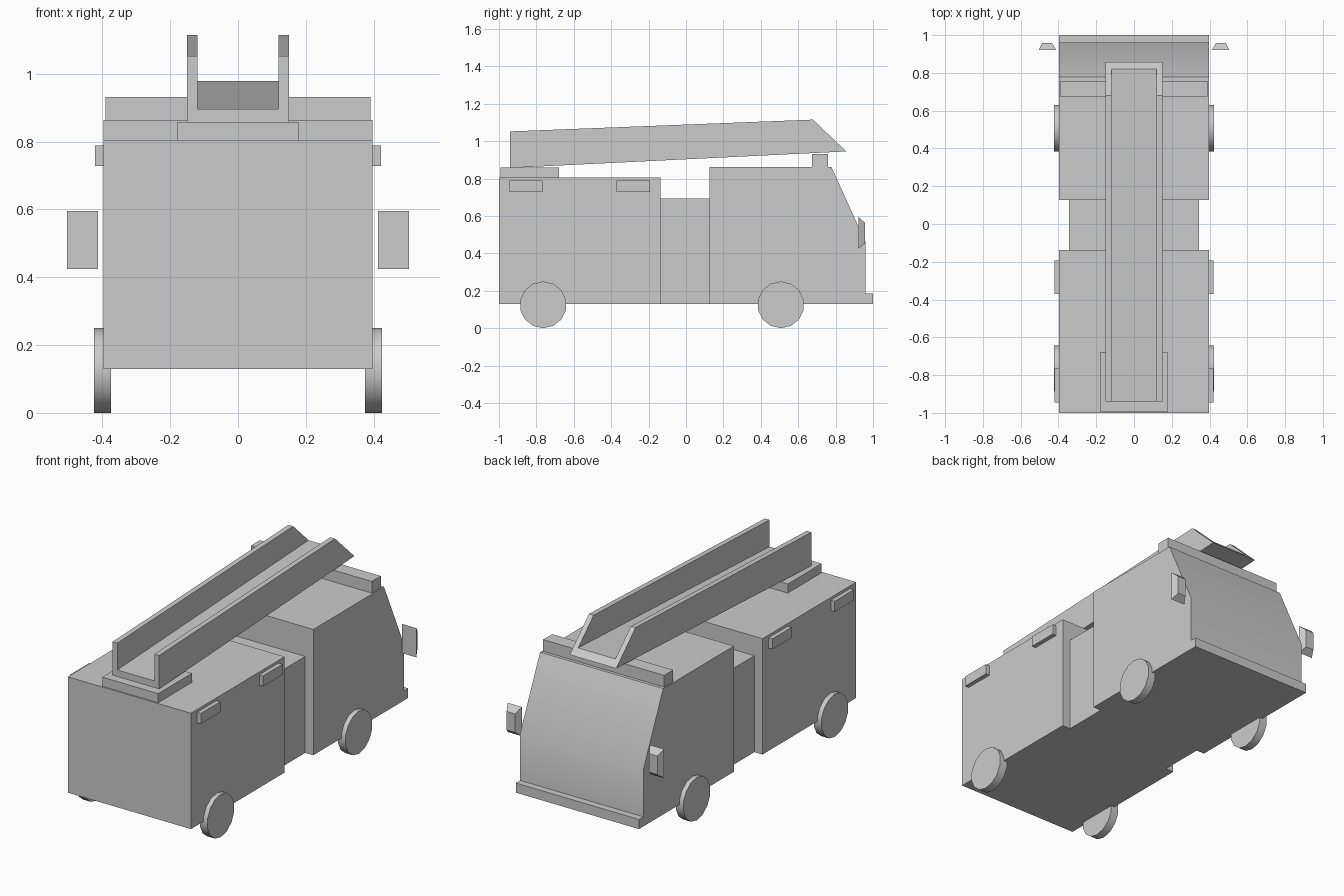
import bpy, bmesh, math

if "Cube" in bpy.data.objects:
    bpy.data.objects.remove(bpy.data.objects["Cube"])


def make_object(name, verts, faces):
    mesh = bpy.data.meshes.new(name)
    mesh.from_pydata(verts, [], faces)
    bm = bmesh.new()
    bm.from_mesh(mesh)
    bmesh.ops.recalc_face_normals(bm, faces=bm.faces)
    bm.to_mesh(mesh)
    bm.free()
    obj = bpy.data.objects.new(name, mesh)
    bpy.context.collection.objects.link(obj)
    return obj


def loft(name, ring_a, ring_b):
    """Closed solid between two rings with equal point counts."""
    n = len(ring_a)
    faces = [(i, (i + 1) % n, n + (i + 1) % n, n + i) for i in range(n)]
    faces += [tuple(range(n)), tuple(range(n, 2 * n))]
    return make_object(name, ring_a + ring_b, faces)


def extrude_x(name, profile, x0, x1):
    return loft(name, [(x0, y, z) for y, z in profile], [(x1, y, z) for y, z in profile])


def box(name, x0, x1, y0, y1, z0, z1):
    return extrude_x(name, [(y0, z0), (y1, z0), (y1, z1), (y0, z1)], x0, x1)


def smooth(obj):
    bpy.ops.object.select_all(action='DESELECT')
    obj.select_set(True)
    bpy.context.view_layer.objects.active = obj
    bpy.ops.object.shade_smooth_by_angle(angle=math.radians(35))


W = 0.397

# Main body
box("rear_body", -W, W, -1.0, -0.137, 0.13, 0.805)
box("middle_body", -0.345, 0.345, -0.16, 0.15, 0.13, 0.692)
cab = extrude_x("cab", [(0.126, 0.13), (0.96, 0.13), (0.96, 0.46),
                        (0.777, 0.863), (0.126, 0.863)], -W, W)
smooth(cab)
box("bumper", -W, W, 0.95, 1.0, 0.13, 0.186)

# Roof parts
box("light_bar", -0.39, 0.39, 0.675, 0.758, 0.85, 0.931)
box("ladder_base", -0.18, 0.18, -0.992, -0.68, 0.79, 0.858)

# Ladder: U-shaped channel, rising forward with a slanted tip
section = [(-0.15, 0), (0.15, 0), (0.15, 1), (0.12, 1),
           (0.12, 0.2), (-0.12, 0.2), (-0.12, 1), (-0.15, 1)]
back = [(x, -0.94, 0.857 + 0.195 * t) for x, t in section]
tip = [(x, 0.857 - 0.178 * t, 0.945 + 0.17 * t) for x, t in section]
loft("ladder", back, tip)

# Parts repeated on both sides
for side, s in (("left", -1), ("right", 1)):
    for tag, y in (("rear", -0.855), ("front", -0.282)):
        box(f"side_lamp_{tag}_{side}", s * 0.38, s * 0.422, y - 0.089, y + 0.089, 0.728, 0.789)

    def plate(x0, x1, y, z0, z1):
        return [(s * x0, y, z0), (s * x1, y, z0), (s * x1, y, z1), (s * x0, y, z1)]
    loft(f"mirror_{side}", plate(0.413, 0.504, 0.922, 0.425, 0.595),
         plate(0.433, 0.486, 0.957, 0.455, 0.563))

    for tag, y in (("rear", -0.764), ("front", 0.507)):
        n, r = 14, 0.125
        circle = [(y + r * math.sin(2 * math.pi * i / n),
                   r - r * math.cos(2 * math.pi * i / n)) for i in range(n)]
        smooth(extrude_x(f"wheel_{tag}_{side}", circle, s * 0.375, s * 0.424))
